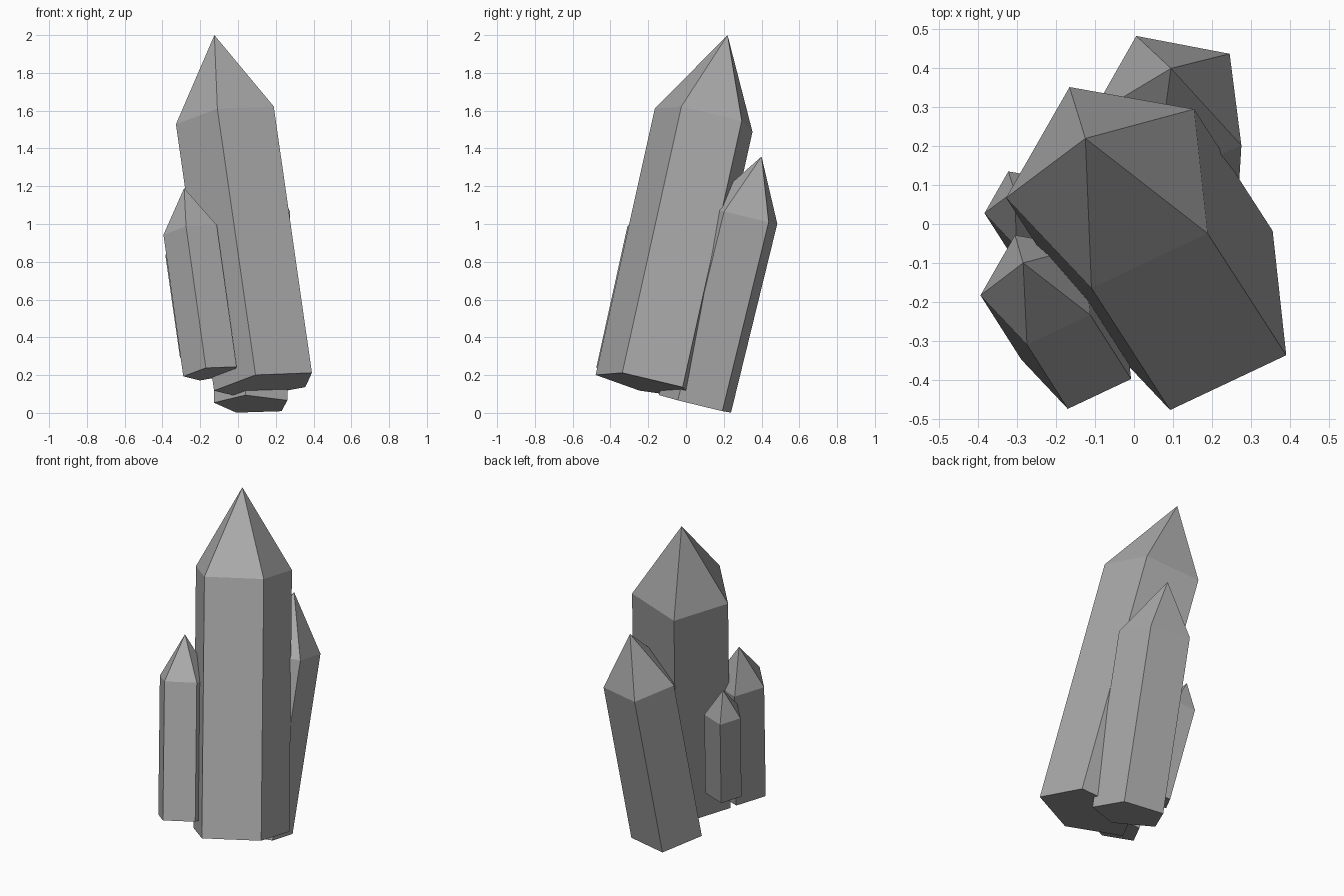
import bpy
import bmesh
from math import cos, sin, radians
from mathutils import Vector

cube = bpy.data.objects.get("Cube")
if cube:
    bpy.data.objects.remove(cube, do_unlink=True)

# One flat grey stone colour
stone = bpy.data.materials.new("grey_crystal")
stone.use_nodes = True
GREY = (0.4, 0.4, 0.4, 1)
stone.diffuse_color = GREY
stone.node_tree.nodes["Principled BSDF"].inputs["Base Color"].default_value = GREY

SIDES = 5
TURN = radians(43)


def crystal(name, shoulder, drop, rise, radius):
    """Leaning five-sided prism with a pointed tip and a flat base."""
    shoulder, drop, rise = Vector(shoulder), Vector(drop), Vector(rise)
    lean = Vector((0, 0, 1)).rotation_difference(-drop)
    bm = bmesh.new()
    top, bottom = [], []
    for i in range(SIDES):
        a = TURN + radians(360) * i / SIDES
        corner = shoulder + lean @ Vector((radius * cos(a), radius * sin(a), 0))
        top.append(bm.verts.new(corner))
        bottom.append(bm.verts.new(corner + drop))
    tip = bm.verts.new(shoulder + rise)
    for i in range(SIDES):
        j = (i + 1) % SIDES
        bm.faces.new((bottom[i], bottom[j], top[j], top[i]))
        bm.faces.new((top[i], top[j], tip))
    bm.faces.new(bottom[::-1])
    bmesh.ops.recalc_face_normals(bm, faces=bm.faces)
    mesh = bpy.data.meshes.new(name)
    bm.to_mesh(mesh)
    bm.free()
    mesh.materials.append(stone)
    bpy.context.collection.objects.link(bpy.data.objects.new(name, mesh))


# Tall crystal and the three smaller ones growing around it
crystal("main_crystal", (-0.052, 0.105, 1.559), (0.202, -0.313, -1.41), (-0.073, 0.115, 0.441), 0.281)
crystal("back_crystal", (0.094, 0.30, 1.045), (-0.015, -0.245, -1.0), (0.001, 0.10, 0.312), 0.208)
crystal("front_crystal", (-0.244, -0.163, 0.96), (0.105, -0.165, -0.75), (-0.041, 0.063, 0.23), 0.153)
crystal("small_crystal", (-0.28, 0.042, 0.845), (0.077, -0.12, -0.54), (-0.027, 0.043, 0.16), 0.106)
